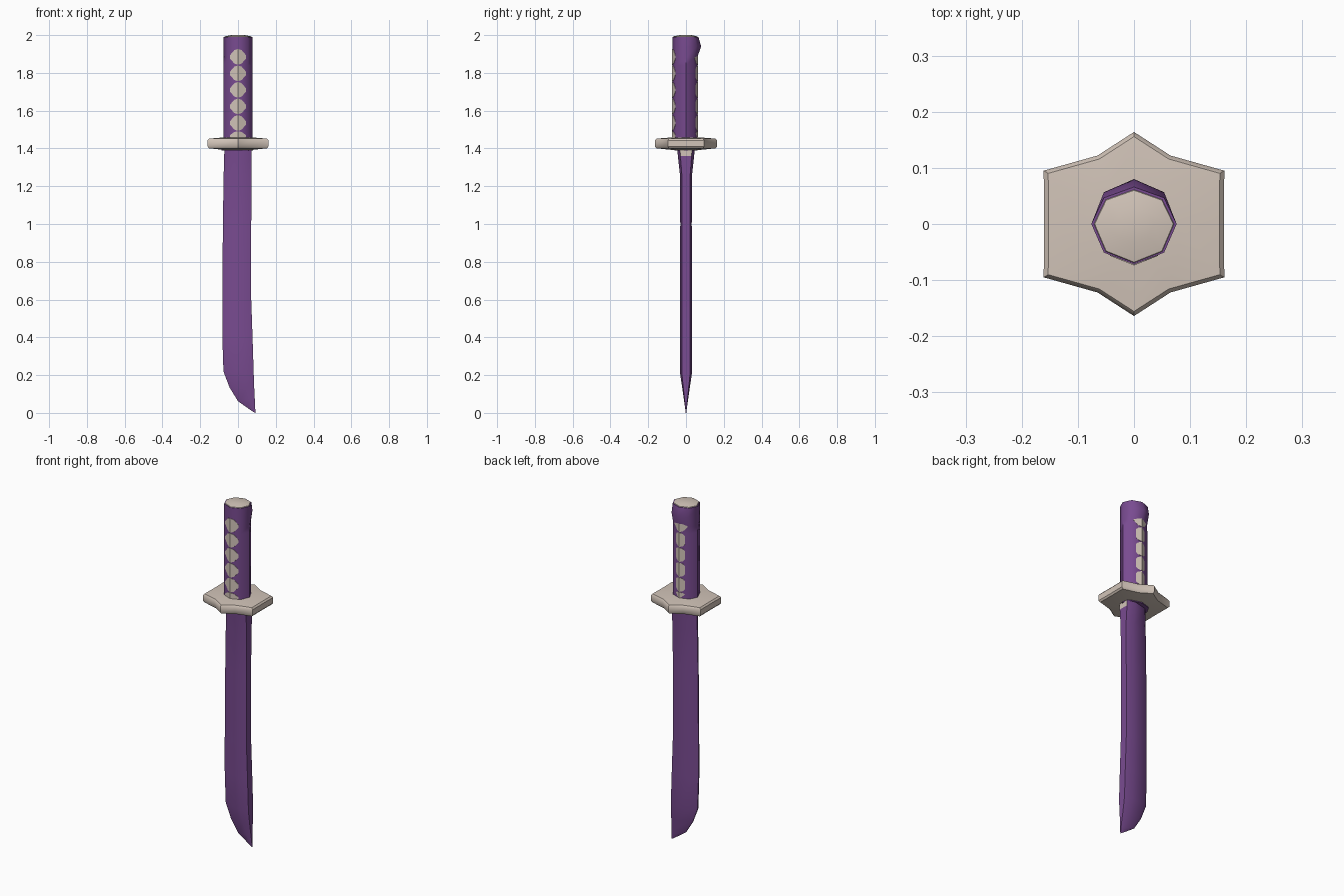
import bpy, math

cube = bpy.data.objects.get("Cube")
if cube:
    bpy.data.objects.remove(cube, do_unlink=True)


def material(name, rgb):
    m = bpy.data.materials.new(name)
    m.use_nodes = True
    m.diffuse_color = (*rgb, 1)
    m.node_tree.nodes["Principled BSDF"].inputs["Base Color"].default_value = (*rgb, 1)
    return m


purple = material("purple", (0.19, 0.07, 0.28))
beige = material("beige", (0.64, 0.55, 0.48))


def add_mesh(name, verts, faces, mats, smooth=30):
    me = bpy.data.meshes.new(name)
    me.from_pydata(verts, [], faces)
    for m in mats:
        me.materials.append(m)
    ob = bpy.data.objects.new(name, me)
    bpy.context.collection.objects.link(ob)
    bpy.ops.object.select_all(action="DESELECT")
    ob.select_set(True)
    bpy.context.view_layer.objects.active = ob
    bpy.ops.object.mode_set(mode="EDIT")
    bpy.ops.mesh.select_all(action="SELECT")
    bpy.ops.mesh.normals_make_consistent(inside=False)
    bpy.ops.object.mode_set(mode="OBJECT")
    bpy.ops.object.shade_smooth_by_angle(angle=math.radians(smooth))
    return ob


def loft(name, rings, mats, smooth=30):
    """Skin a stack of equal-sized rings and close both ends."""
    n = len(rings[0])
    verts = [v for r in rings for v in r]
    faces = [(k * n + i, k * n + (i + 1) % n, (k + 1) * n + (i + 1) % n, (k + 1) * n + i)
             for k in range(len(rings) - 1) for i in range(n)]
    faces += [tuple(range(n)), tuple(range(len(verts) - n, len(verts)))]
    return add_mesh(name, verts, faces, mats, smooth)


# Handle: eight-sided grip with a swelling at the back near the pommel
def octagon(z, back, r=0.076, front=0.072):
    ring = []
    for i in range(8):
        a = i * math.pi / 4
        s = math.sin(a)
        ring.append((r * math.cos(a), s * (back if s > 0 else front), z))
    return ring


grip = [(1.44, 0.064), (1.48, 0.061), (1.84, 0.061), (1.88, 0.059), (1.94, 0.08), (1.99, 0.066)]
loft("handle", [octagon(z, b) for z, b in grip], [purple], 50)

# Pommel cap: slightly domed plate
loft("pommel_cap", [octagon(1.988, 0.062, 0.072, 0.07), octagon(1.993, 0.06, 0.07, 0.068),
                    octagon(2.0, 0.03, 0.035, 0.034)], [beige])

# Grip diamonds: thin plates folded over the front and back edges of the handle
half = [(0, 0.042), (0.02, 0.035), (0.043, 0.008), (0.043, -0.008), (0.02, -0.035), (0, -0.042)]
slope = 0.4


def diamond(name, z0, side, depth, low=1.0):
    verts, faces = [], []
    for sx in (1, -1):
        for lift in (0.0015, -0.004):
            for x, z in half:
                y = depth + lift - slope * x
                verts.append((sx * x, side * y, z0 + z * low))
    n = len(half)
    for h in (0, 2 * n):
        faces += [tuple(range(h, h + n)), tuple(range(h + n, h + 2 * n))]
        faces += [(h + i, h + i + 1, h + n + i + 1, h + n + i) for i in range(n - 1)]
    add_mesh(name, verts, faces, [beige])


for side, label, depth in ((-1, "front", 0.0725), (1, "back", 0.0615)):
    for k in range(5):
        diamond(f"{label}_grip_diamond_{k + 1}", 1.535 + k * 0.0875, side, depth)
    diamond(f"{label}_grip_diamond_base", 1.466, side, depth, 0.6)

# Guard: twelve-point outline, thick in the middle and bevelled at the rim
quarter = [(0.16, 0), (0.161, 0.095), (0.065, 0.122), (0, 0.164)]
outline = quarter + [(-x, y) for x, y in reversed(quarter[:3])]
outline += [(x, -y) for x, y in reversed(outline[1:-1])]


def guard_ring(z, s):
    return [(x * s, y * s, z) for x, y in outline]


loft("guard", [guard_ring(z, s) for z, s in
               ((1.393, 0.5), (1.401, 0.95), (1.41, 1), (1.443, 1), (1.452, 0.95), (1.458, 0.5))],
     [beige], 40)

# Painted collar below the guard
loft("guard_collar", [[(x * 1.1 - 0.005, y, z) for x, y, z in octagon(h, 0.06, 0.076, 0.06)]
                      for h in (1.389, 1.396)], [purple])

# Blade: cutting edge towards -x, flat spine towards +x, curved up to the tip.
# Each station gives edge x, edge z, spine x, spine z and thickness.
stations = [
    (-0.072, 1.41, 0.072, 1.41, 1.45), (-0.073, 1.36, 0.072, 1.36, 1.35),
    (-0.076, 1.26, 0.072, 1.26, 1.0), (-0.08, 1.0, 0.07, 1.0, 0.95),
    (-0.083, 0.6, 0.07, 0.6, 1.0), (-0.083, 0.4, 0.077, 0.4, 1.0),
    (-0.077, 0.22, 0.083, 0.21, 1.0), (-0.045, 0.135, 0.086, 0.13, 0.62),
    (0.0, 0.062, 0.089, 0.07, 0.33), (0.045, 0.03, 0.091, 0.03, 0.16),
    (0.086, 0.002, 0.092, 0.0, 0.05),
]
section = [(0, 0.004), (0.14, 0.018), (0.7, 0.032), (1, 0.022)]
section += [(t, -y) for t, y in reversed(section)]
blade = loft("blade", [[(ex + (sx - ex) * t, y * w, ez + (sz - ez) * t) for t, y in section]
                       for ex, ez, sx, sz, w in stations], [purple, beige], 35)
for p in blade.data.polygons:
    if p.normal.x > 0.8 and p.center.z > 1.36:
        p.material_index = 1
